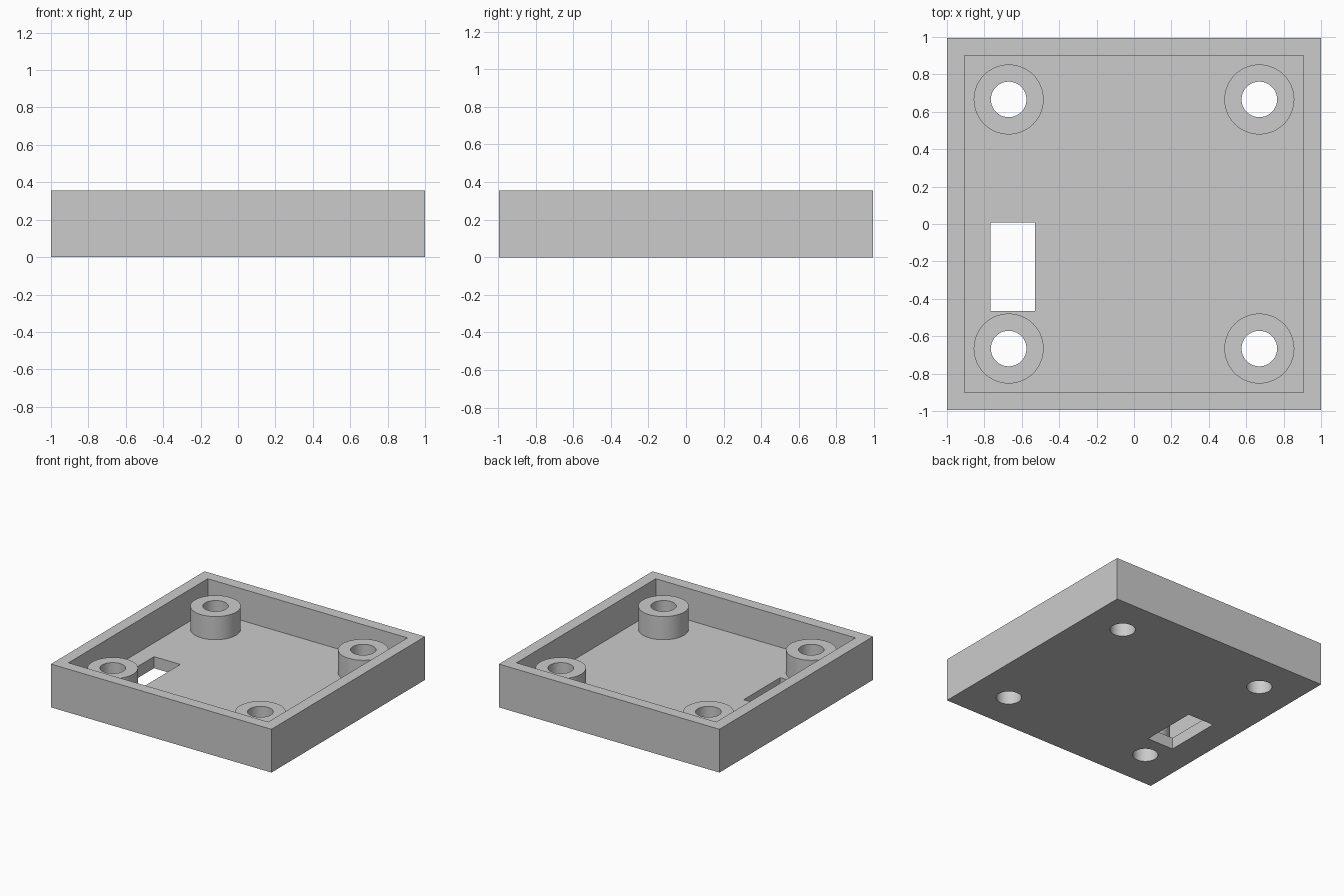
import bpy

if "Cube" in bpy.data.objects:
    bpy.data.objects.remove(bpy.data.objects["Cube"])

W, D, H = 1.0, 0.995, 0.355          # outer half sizes and height
IW, ID, FLOOR = 0.906, 0.902, 0.095  # cavity half sizes and floor thickness
BX, BY, BTOP = 0.67, 0.666, 0.285    # boss centres and top
BOSS_R, HOLE_R = 0.187, 0.095


def box(name, x0, x1, y0, y1, z0, z1):
    bpy.ops.mesh.primitive_cube_add(
        size=1, location=((x0 + x1) / 2, (y0 + y1) / 2, (z0 + z1) / 2))
    ob = bpy.context.object
    ob.name = name
    ob.scale = (x1 - x0, y1 - y0, z1 - z0)
    bpy.ops.object.transform_apply(location=False, rotation=False, scale=True)
    return ob


def cylinder(name, x, y, r, z0, z1):
    bpy.ops.mesh.primitive_cylinder_add(
        vertices=64, radius=r, depth=z1 - z0, location=(x, y, (z0 + z1) / 2))
    ob = bpy.context.object
    ob.name = name
    return ob


def combine(target, tool, operation):
    mod = target.modifiers.new(operation.title(), 'BOOLEAN')
    mod.operation = operation
    mod.solver = 'EXACT'
    mod.object = tool
    bpy.context.view_layer.objects.active = target
    bpy.ops.object.modifier_apply(modifier=mod.name)
    bpy.data.objects.remove(tool, do_unlink=True)


# Open tray with a rectangular slot through the floor
tray = box("enclosure_tray", -W, W, -D, D, 0, H)
combine(tray, box("cavity_cutter", -IW, IW, -ID, ID, FLOOR, H + 0.2), 'DIFFERENCE')
combine(tray, box("slot_cutter", -0.767, -0.529, -0.465, 0.008, -0.1, 0.2), 'DIFFERENCE')

# Four screw bosses, each with a through hole
for sx in (-1, 1):
    for sy in (-1, 1):
        x, y = sx * BX, sy * BY
        combine(tray, cylinder("boss", x, y, BOSS_R, FLOOR - 0.04, BTOP), 'UNION')
        combine(tray, cylinder("hole_cutter", x, y, HOLE_R, -0.1, H + 0.1), 'DIFFERENCE')

# Round bores and bosses smooth, box edges crisp
bpy.ops.object.select_all(action='DESELECT')
tray.select_set(True)
bpy.context.view_layer.objects.active = tray
bpy.ops.object.shade_smooth_by_angle()
